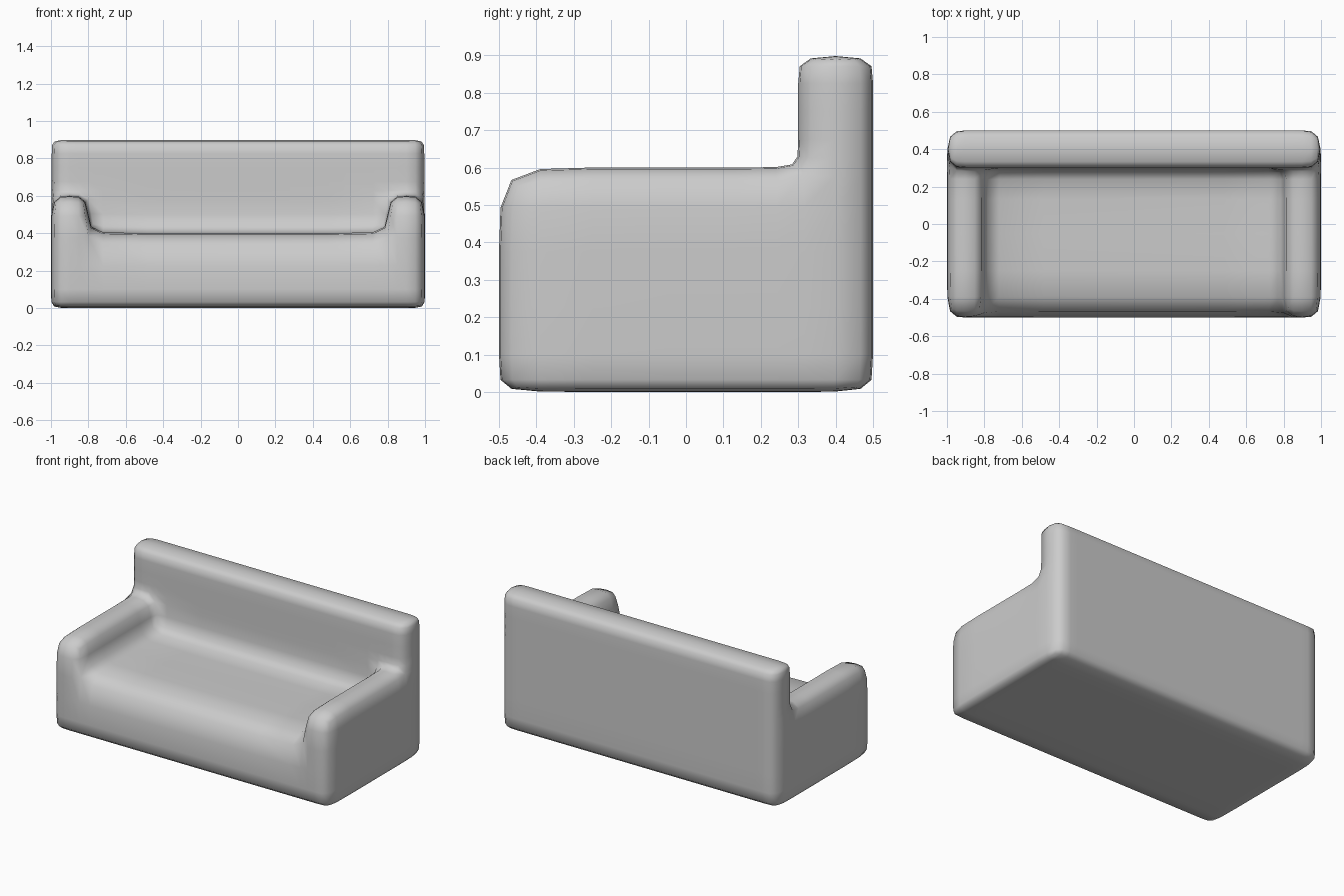
import bpy, bmesh

if "Cube" in bpy.data.objects:
    bpy.data.objects.remove(bpy.data.objects["Cube"])

# Loop positions of the control cage: the closer the loops, the tighter the rounding
XS = [-1, -0.9, -0.8, -0.7, 0.7, 0.8, 0.9, 1]
YS = [-0.5, -0.3, 0.2, 0.3, 0.5]
ZS = [0, 0.05, 0.4, 0.6, 0.65, 0.85, 0.9]
SIZE = [len(XS) - 1, len(YS) - 1, len(ZS) - 1]


def filled(cell):
    """True where a cage cell belongs to the base, an arm or the back."""
    if any(c < 0 or c >= n for c, n in zip(cell, SIZE)):
        return False
    x, y, z = [(s[c] + s[c + 1]) / 2 for s, c in zip((XS, YS, ZS), cell)]
    return z < 0.4 or y > 0.3 or (abs(x) > 0.8 and z < 0.6)


bm = bmesh.new()
verts = {}


def vert(i):
    if i not in verts:
        verts[i] = bm.verts.new((XS[i[0]], YS[i[1]], ZS[i[2]]))
    return verts[i]


# Outer skin of the filled cells
for i in range(SIZE[0]):
    for j in range(SIZE[1]):
        for k in range(SIZE[2]):
            cell = (i, j, k)
            if not filled(cell):
                continue
            for axis in range(3):
                for side in (0, 1):
                    other = list(cell)
                    other[axis] += 2 * side - 1
                    if filled(other):
                        continue
                    loop = []
                    for u, v in ((0, 0), (1, 0), (1, 1), (0, 1)):
                        p = list(cell)
                        p[axis] += side
                        p[(axis + 1) % 3] += u
                        p[(axis + 2) % 3] += v
                        loop.append(vert(tuple(p)))
                    bm.faces.new(loop if side else loop[::-1])

bmesh.ops.recalc_face_normals(bm, faces=bm.faces)
for f in bm.faces:
    f.smooth = True
mesh = bpy.data.meshes.new("sofa")
bm.to_mesh(mesh)
bm.free()

# Soft rounded sofa
sofa = bpy.data.objects.new("sofa", mesh)
bpy.context.collection.objects.link(sofa)
sub = sofa.modifiers.new("rounding", 'SUBSURF')
sub.levels = sub.render_levels = 1
